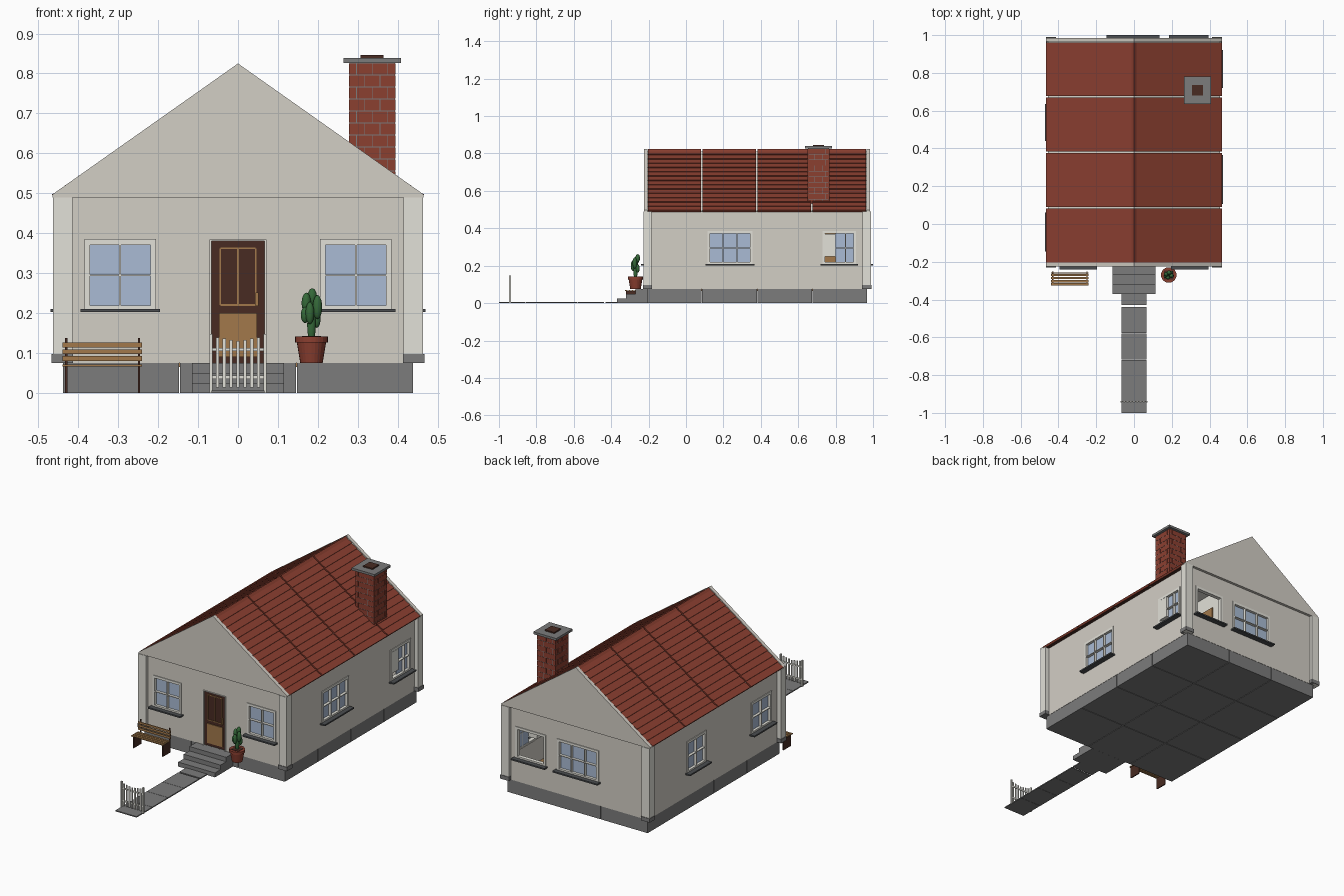
import bpy, bmesh, math
from mathutils import Vector, Matrix

cube = bpy.data.objects.get("Cube")
if cube:
    bpy.data.objects.remove(cube, do_unlink=True)


def material(name, r, g, b):
    m = bpy.data.materials.new(name)
    m.use_nodes = True
    m.diffuse_color = (r, g, b, 1)
    node = next(n for n in m.node_tree.nodes if n.type == 'BSDF_PRINCIPLED')
    node.inputs["Base Color"].default_value = (r, g, b, 1)
    return m


WALL = material("warm plaster", .65, .62, .56)
TRIM = material("cream paint", .76, .75, .69)
RED = material("red clay", .26, .05, .03)
STONE = material("grey stone", .2, .2, .2)
SILL = material("dark grey sill", .07, .075, .08)
GLASS = material("pale blue glass", .4, .5, .66)
DARK = material("dark brown wood", .065, .024, .016)
TAN = material("golden wood", .36, .19, .07)
GREEN = material("cactus green", .035, .14, .04)


def finish(name, bm, mat, smooth=False):
    bmesh.ops.recalc_face_normals(bm, faces=bm.faces)
    mesh = bpy.data.meshes.new(name)
    bm.to_mesh(mesh)
    bm.free()
    mesh.materials.append(mat)
    ob = bpy.data.objects.new(name, mesh)
    bpy.context.collection.objects.link(ob)
    if smooth:
        mesh.shade_smooth()
    return ob


def boxes(name, mat, items):
    """One object made of boxes given as (x0, x1, y0, y1, z0, z1)."""
    bm = bmesh.new()
    for x0, x1, y0, y1, z0, z1 in items:
        centre = Vector((x0 + x1, y0 + y1, z0 + z1)) / 2
        size = (abs(x1 - x0), abs(y1 - y0), abs(z1 - z0), 1)
        bmesh.ops.create_cube(bm, size=1, matrix=Matrix.Translation(centre) @ Matrix.Diagonal(size))
    return finish(name, bm, mat)


def prism(name, mat, outline, spans):
    """Extrude an x-z outline along y over each span."""
    bm = bmesh.new()
    for y0, y1 in spans:
        face = bm.faces.new([bm.verts.new((x, y0, z)) for x, z in outline])
        out = bmesh.ops.extrude_face_region(bm, geom=[face])["geom"]
        bmesh.ops.translate(bm, vec=(0, y1 - y0, 0),
                            verts=[v for v in out if isinstance(v, bmesh.types.BMVert)])
        if not face.is_valid or face not in bm.faces:
            continue
    return finish(name, bm, mat)


# House extents
HX, Y0, Y1, FLOOR, EAVE = .44, -.21, .97, .075, .49
SILL_Z, HEAD_Z = .21, .38


def on(side, u0, u1, d0, d1, z0, z1):
    """Box on a wall: u runs along it, d points outwards."""
    if side == "front":
        return (u0, u1, Y0 - d0, Y0 - d1, z0, z1)
    if side == "back":
        return (u0, u1, Y1 + d0, Y1 + d1, z0, z1)
    s = 1 if side == "left" else -1
    return (s * (HX + d0), s * (HX + d1), u0, u1, z0, z1)


# Foundation blocks in a three by four grid
dx, dy, gap = 2 * HX / 3, (Y1 - Y0) / 4, .0015
boxes("foundation", STONE, [(-HX + i * dx + gap, -HX + (i + 1) * dx - gap,
                             Y0 + j * dy + gap, Y0 + (j + 1) * dy - gap, 0, FLOOR)
                            for i in range(3) for j in range(4)])
boxes("floor", TAN, [(-HX + .01, HX - .01, Y0 + .01, Y1 - .01, FLOOR - .01, FLOOR + .004)])

# Walls with openings: (start, end, sill height)
openings = {
    "front": [(-.38, -.21, SILL_Z), (-.07, .07, FLOOR), (.21, .38, SILL_Z)],
    "back": [(-.13, .12, SILL_Z), (.2, .38, SILL_Z)],
    "left": [(.12, .35, SILL_Z), (.735, .905, SILL_Z)],
    "right": [(-.13, .045, SILL_Z), (.455, .62, SILL_Z)],
}
open_back, open_left = ("back", .2), ("left", .735)
frames, glass, sills = [], [], []
for side, holes in openings.items():
    lo, hi = (-HX, HX) if side in ("front", "back") else (Y0, Y1)
    parts = [on(side, lo, hi, -.02, 0, HEAD_Z, EAVE)]
    last = lo
    for a, b, z in holes:
        parts.append(on(side, last, a, -.02, 0, FLOOR, HEAD_Z))
        last = b
        if z == FLOOR:
            continue
        parts.append(on(side, a, b, -.02, 0, FLOOR, z))
        # Window frame, glazing bars, pane and sill
        f, mid = .009, (z + HEAD_Z) / 2
        bars = [(a - .005, a + f, z, HEAD_Z + .005), (b - f, b + .005, z, HEAD_Z + .005),
                (a, b, z, z + f), (a, b, HEAD_Z - f, HEAD_Z + .005)]
        pane_start = a
        if (side, a) == open_left:
            pane_start = a + .065
            bars.append((a, pane_start, .25, .37))
        if (side, a) != open_back:
            glass.append(on(side, pane_start, b, -.016, -.011, z, HEAD_Z))
            count = 3 if b - a > .2 else 2
            for k in range(1, count):
                c = pane_start + (b - pane_start) * k / count
                bars.append((c - .0025, c + .0025, z, HEAD_Z))
            bars.append((pane_start, b, mid - .002, mid + .002))
        frames += [on(side, p, q, -.018, .004, r, s) for p, q, r, s in bars]
        sills.append(on(side, a - .015, b + .015, -.01, .03, z - .008, z))
    parts.append(on(side, last, hi, -.02, 0, FLOOR, HEAD_Z))
    boxes(side + "_wall", WALL, parts)
boxes("window_frames", TRIM, frames)
boxes("window_glass", GLASS, glass)
boxes("window_sills", SILL, sills)

# Small back room seen through the open window
boxes("room_partition", TRIM, [(.13, .145, .62, .95, FLOOR, EAVE), (.13, .42, .61, .625, FLOOR, EAVE)])
boxes("room_door", TAN, [(.145, .15, .67, .83, FLOOR, .4)])
boxes("wall_cabinet", TRIM, [(.37, .42, .73, .8, .25, .37)])

# Corner pillars and their stone feet
pillars, feet = [], []
for s in (-1, 1):
    for ya, yb in ((-.228, -.185), (.945, .988)):
        pillars.append((s * .415, s * .464, ya, yb, FLOOR, EAVE))
        feet.append((s * .413, s * .467, ya - .003, yb + .003, FLOOR, .097))
boxes("corner_pillars", TRIM, pillars)
boxes("pillar_feet", STONE, feet)

# Gables and pale roof deck
prism("gables", WALL, [(-.465, EAVE), (.465, EAVE), (.465, .497), (0, .825), (-.465, .497)],
      [(-.225, -.205), (.965, .985)])
prism("roof_deck", TRIM, [(-.456, .489), (.456, .489), (0, .81)], [(-.206, .966)])

# Stepped tile rows on both slopes, in four bays
low, high = Vector((.46, .488)), Vector((0, .81))
normal = Vector((low.y - high.y, high.x - low.x)).normalized() * -1
rows = 14
profile = [low, high]
for i in reversed(range(rows)):
    profile.append(low.lerp(high, (i + 1) / rows) + normal * .006)
    profile.append(low.lerp(high, i / rows) + normal * .011)
bays = [(Y0 + .006 + j * .2935, Y0 + j * .2935 + .2915) for j in range(4)]
for s, label in ((1, "left"), (-1, "right")):
    prism(label + "_roof_tiles", RED, [(s * p.x, p.y) for p in profile], bays)
prism("ridge_tiles", RED, [(-.012, .811), (.012, .811), (0, .823)], bays)
boxes("eave_boards", DARK, [(s * .44, s * .459, a, b, .487, .498) for s in (-1, 1) for a, b in bays])

# Chimney: mortar core, brick courses, cap and flue
cx, cy, r = .336, .708, .059
boxes("chimney_core", STONE, [(cx - r + .002, cx + r - .002, cy - r + .002, cy + r - .002, .5, .826)])
bricks = []
for k in range(11):
    z = .497 + k * .03
    w = 2 * r / 3
    cuts = [0, w, 2 * w, 3 * w] if k % 2 else [0, w / 2, 1.5 * w, 2.5 * w, 3 * w]
    for p, q in zip(cuts, cuts[1:]):
        for t, v in zip(cuts, cuts[1:]):
            bricks.append((cx - r + p + .0008, cx - r + q - .0008,
                           cy - r + t + .0008, cy - r + v - .0008, z, z + .0275))
boxes("chimney_bricks", RED, bricks)
boxes("chimney_cap", STONE, [(cx - .072, cx + .072, cy - .072, cy + .072, .826, .839)])
boxes("chimney_flue", DARK, [(cx - .029, cx + .029, cy - .029, cy + .029, .835, .846)])

# Front door with frame, panels and handle
boxes("door_leaf", DARK, [on("front", -.066, .066, -.018, -.006, FLOOR, HEAD_Z)])
boxes("door_frame", TRIM, [on("front", s * .066, s * .072, -.02, .005, FLOOR, .384) for s in (-1, 1)]
      + [on("front", -.072, .072, -.02, .005, HEAD_Z, .384)])
boxes("door_panel", TAN, [on("front", -.048, .048, -.008, -.002, .09, .2)])
strips = [(x - .002, x + .002, .22, .362) for x in (-.044, 0, .044)]
strips += [(-.044, .044, z - .002, z + .002) for z in (.22, .362)]
boxes("door_mouldings", TAN, [on("front", a, b, -.008, -.003, c, d) for a, b, c, d in strips])
boxes("door_handle", TAN, [on("front", .044, .051, -.006, .006, .218, .252)])

# Steps, path and gate
boxes("steps", STONE, [(-.115, .115, -.27 - .05 * k, Y0 + .001, .05 - .025 * k, .075 - .025 * k)
                       for k in range(3)])
slabs = [(-.43, -.37)] + [(-.578 - .1405 * k, -.439 - .1405 * k) for k in range(4)]
boxes("path_slabs", STONE, [(-.066, .066, a, b, 0, .006) for a, b in slabs])
pickets = [(s * .064, s * .071, -.946, -.936, 0, .148) for s in (-1, 1)]
for k in range(-3, 4):
    x = k * .0172
    pickets.append((x - .004, x + .004, -.946, -.942, .014, .13 + abs(k) * .003))
pickets += [(-.066, .066, -.942, -.938, z, z + .008) for z in (.035, .105)]
boxes("gate", TRIM, pickets)

# Bench
boxes("bench_slats", TAN, [(-.44, -.24, -.325 + k * .0165, -.313 + k * .0165, .066, .071) for k in range(4)]
      + [(-.44, -.24, -.262, -.257, .08 + k * .017, .092 + k * .017) for k in range(3)])
boxes("bench_frame", DARK, [(x - .003, x + .003, -.32, -.256, 0, .066) for x in (-.43, -.248)]
      + [(x - .003, x + .003, -.257, -.252, 0, .138) for x in (-.43, -.248)])

# Potted cactus
px, py = .184, -.27
bm = bmesh.new()
for r1, r2, z0, z1 in ((.028, .037, .075, .128), (.041, .041, .126, .141)):
    bmesh.ops.create_cone(bm, cap_ends=True, segments=24, radius1=r1, radius2=r2, depth=z1 - z0,
                          matrix=Matrix.Translation((px, py, (z0 + z1) / 2)))
finish("plant_pot", bm, RED)
boxes("pot_soil", DARK, [(px - .024, px + .024, py - .024, py + .024, .138, .143)])
bm = bmesh.new()
pads = [(0, 0, .17, .011, .045), (-.013, .004, .225, .012, .026), (.015, -.004, .215, .012, .03),
        (.002, .012, .24, .012, .022), (-.004, -.014, .2, .011, .028), (-.016, -.006, .195, .011, .02),
        (.013, .012, .185, .01, .022)]
for x, y, z, rx, rz in pads:
    bmesh.ops.create_uvsphere(bm, u_segments=14, v_segments=10, radius=1,
                              matrix=Matrix.Translation((px + x, py + y, z)) @ Matrix.Diagonal((rx, rx, rz, 1)))
finish("cactus", bm, GREEN, smooth=True)
